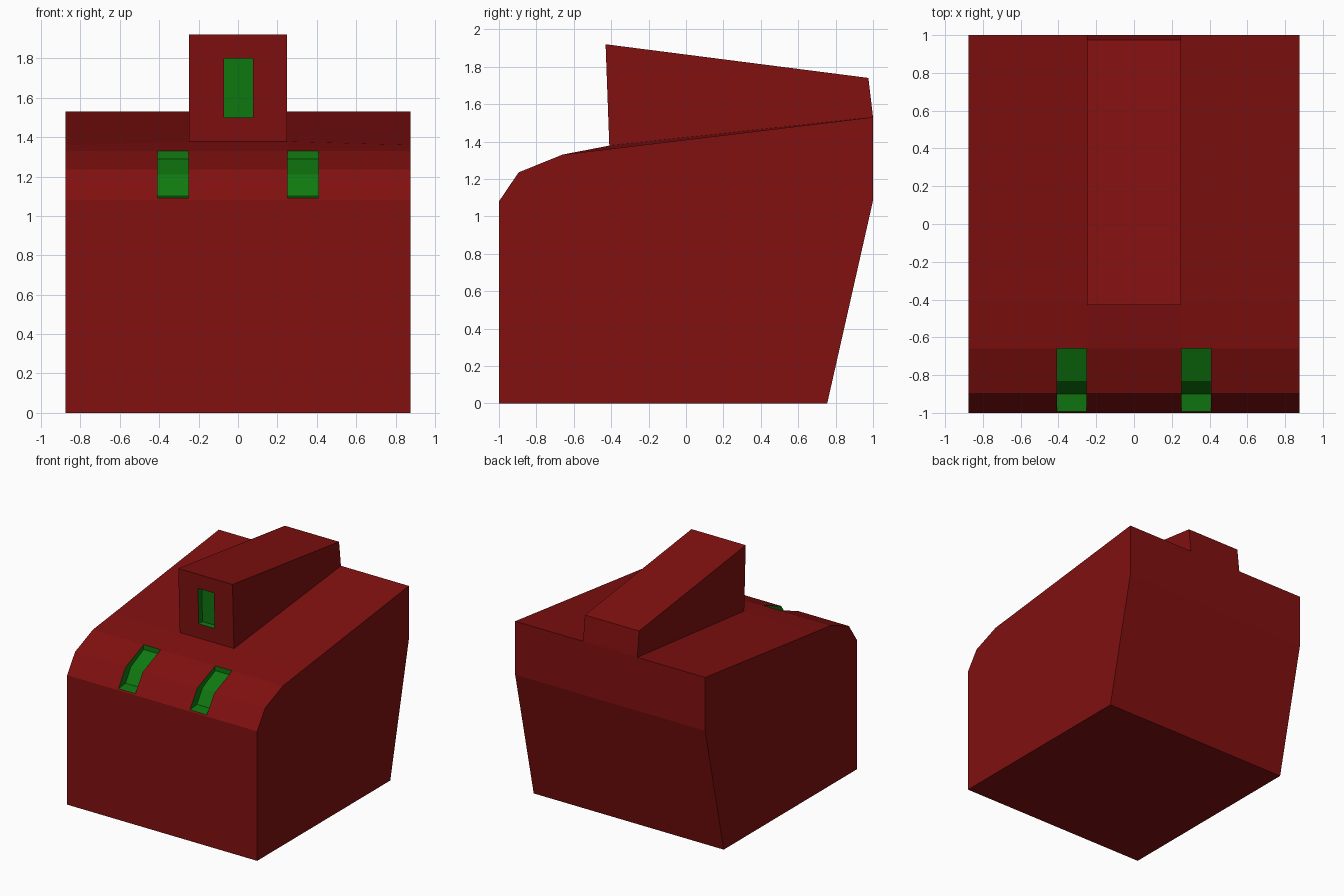
import bpy, bmesh

if "Cube" in bpy.data.objects:
    bpy.data.objects.remove(bpy.data.objects["Cube"])


def material(name, rgb):
    m = bpy.data.materials.new(name)
    m.diffuse_color = (*rgb, 1)
    m.use_nodes = True
    m.node_tree.nodes["Principled BSDF"].inputs["Base Color"].default_value = m.diffuse_color
    return m


RED = material("red", (0.22, 0.005, 0.005))
GREEN = material("green", (0.005, 0.19, 0.005))


def loft(name, sections, mat):
    """Skin equal-length (y, z) profiles placed at x stations, capped at both ends."""
    bm = bmesh.new()
    rings = [[bm.verts.new((x, y, z)) for y, z in prof] for x, prof in sections]
    n = len(rings[0])
    for a, b in zip(rings, rings[1:]):
        for i in range(n):
            j = (i + 1) % n
            bm.faces.new((a[i], a[j], b[j], b[i]))
    bm.faces.new(rings[0])
    bm.faces.new(rings[-1])
    bmesh.ops.recalc_face_normals(bm, faces=bm.faces[:])
    mesh = bpy.data.meshes.new(name)
    bm.to_mesh(mesh)
    bm.free()
    mesh.materials.append(mat)
    ob = bpy.data.objects.new(name, mesh)
    bpy.context.collection.objects.link(ob)
    return ob


def carve(target, cutter):
    """Recess the target; the recess takes the cutter's colour."""
    cutter.hide_render = True
    cutter.hide_viewport = True
    mod = target.modifiers.new(cutter.name, 'BOOLEAN')
    mod.operation = 'DIFFERENCE'
    mod.solver = 'EXACT'
    mod.material_mode = 'TRANSFER'
    mod.object = cutter


def body_profile(ridge_z):
    return [(-1, 0), (0.755, 0), (1, 1.085), (1, 1.53), (-0.41, ridge_z),
            (-0.66, 1.33), (-0.895, 1.235), (-1, 1.08)]


# Main body, with the roof slightly raised along the middle
edge, middle = body_profile(1.36), body_profile(1.378)
body = loft("body", [(-0.877, edge), (-0.25, middle), (0.25, middle), (0.877, edge)], RED)

# Two recessed slots over the rounded front edge
slot = [(-0.66, 1.29), (-0.66, 1.45), (-1.06, 1.45), (-1.06, 1.083),
        (-0.9, 1.1), (-0.83, 1.21)]
for side, label in ((-1, "left"), (1, "right")):
    xs = sorted((side * 0.252, side * 0.408))
    carve(body, loft(label + "_slot_cutter", [(x, slot) for x in xs], GREEN))

# Wedge block on the roof
wedge = [(-0.41, 1.378), (1, 1.53), (0.975, 1.74), (-0.43, 1.92)]
block = loft("roof_block", [(-0.25, wedge), (0.25, wedge)], RED)

# Recessed window in the block's front
window = [(-0.55, 1.5), (-0.365, 1.5), (-0.376, 1.8), (-0.55, 1.8)]
carve(block, loft("window_cutter", [(-0.072, window), (0.075, window)], GREEN))
